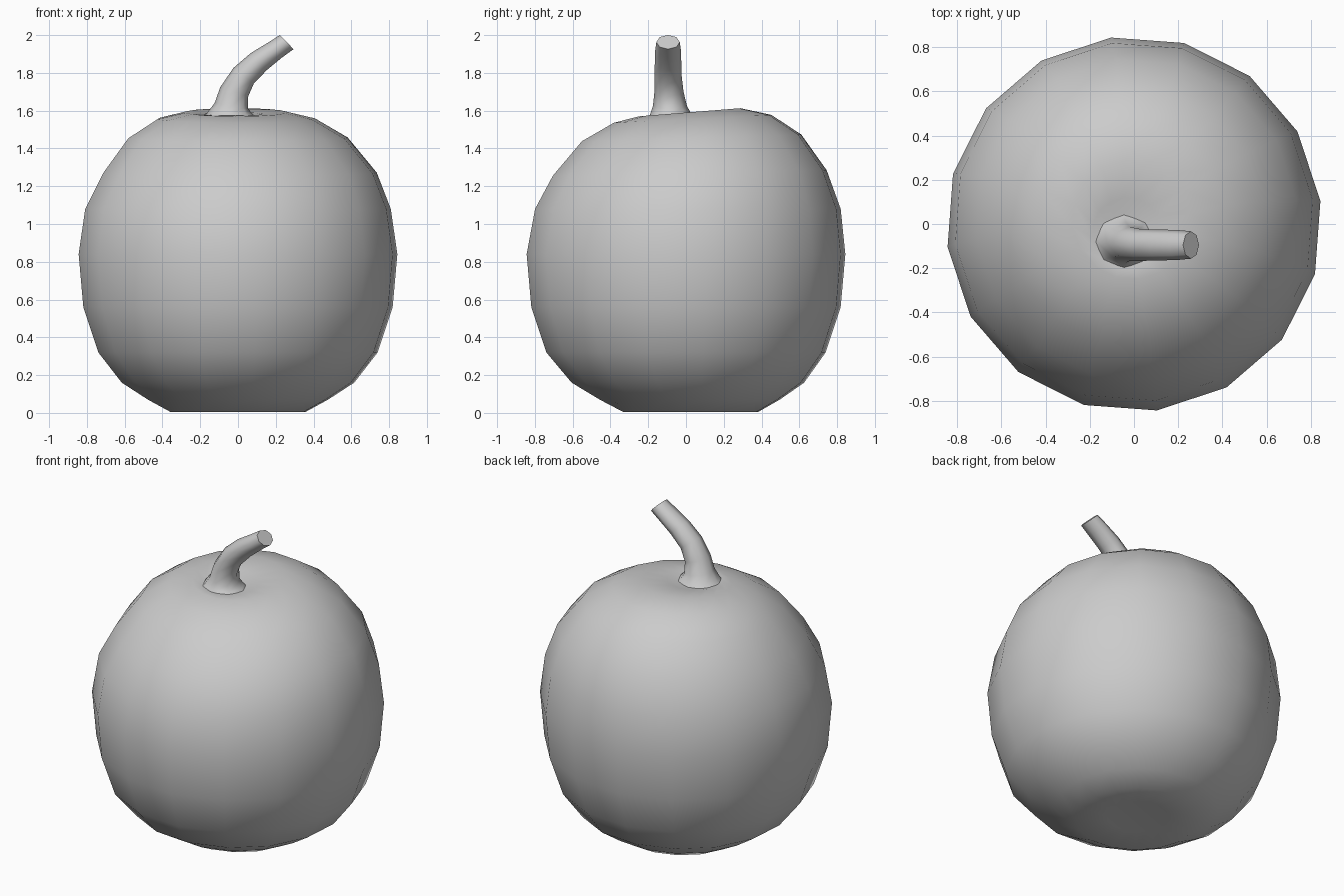
import bpy, bmesh, math
from mathutils import Vector

if "Cube" in bpy.data.objects:
    bpy.data.objects.remove(bpy.data.objects["Cube"])


def loft(name, rings, smooth_angle):
    """Skin a list of point rings into one closed, smooth-shaded mesh."""
    bm = bmesh.new()
    loops = [[bm.verts.new(p) for p in ring] for ring in rings]
    n = len(loops[0])
    for a, b in zip(loops, loops[1:]):
        for i in range(n):
            j = (i + 1) % n
            bm.faces.new((a[i], a[j], b[j], b[i]))
    bm.faces.new(loops[0][::-1])
    bm.faces.new(loops[-1])
    bmesh.ops.recalc_face_normals(bm, faces=bm.faces[:])
    mesh = bpy.data.meshes.new(name)
    bm.to_mesh(mesh)
    bm.free()
    ob = bpy.data.objects.new(name, mesh)
    bpy.context.collection.objects.link(ob)
    bpy.ops.object.select_all(action='DESELECT')
    ob.select_set(True)
    bpy.context.view_layer.objects.active = ob
    bpy.ops.object.shade_smooth_by_angle(angle=math.radians(smooth_angle))
    return ob


# Fruit body: 16 sides; radius, height, centre x, centre y, backward lift of the top
body_profile = [
    (0.18, 0.02, 0.0, 0.03, 0.0), (0.36, 0.005, 0.0, 0.025, 0.0),
    (0.48, 0.07, 0.0, 0.02, 0.0), (0.62, 0.16, 0.0, 0.01, 0.0),
    (0.745, 0.32, 0.0, 0.0, 0.0), (0.825, 0.56, 0.0, 0.0, 0.0),
    (0.85, 0.84, 0.0, 0.0, 0.0), (0.815, 1.08, 0.0, 0.01, 0.0),
    (0.73, 1.27, 0.01, 0.02, 0.02), (0.585, 1.455, 0.0, 0.03, 0.03),
    (0.42, 1.555, -0.01, 0.035, 0.05), (0.27, 1.59, -0.01, 0.02, 0.08),
    (0.16, 1.585, -0.03, -0.04, 0.06), (0.08, 1.56, -0.04, -0.07, 0.0),
]
body_rings = []
for r, z, cx, cy, lift in body_profile:
    ring = []
    for i in range(16):
        a = math.radians(7) + i * math.tau / 16
        x, y = cx + r * math.cos(a), cy + r * math.sin(a)
        ring.append(Vector((x, y, z + lift * y)))
    body_rings.append(ring)
loft("fruit_body", body_rings, 180)

# Stem: 8 sides, flared at the foot; centre x, y, z, lean towards +x, half widths
stem_path = [
    (-0.045, -0.08, 1.54, 0, 0.17, 0.15), (-0.045, -0.08, 1.58, 0, 0.125, 0.11),
    (-0.035, -0.085, 1.625, 10, 0.09, 0.09), (-0.02, -0.09, 1.70, 18, 0.078, 0.077),
    (0.03, -0.095, 1.785, 38, 0.068, 0.072), (0.11, -0.095, 1.86, 46, 0.062, 0.07),
    (0.195, -0.095, 1.92, 48, 0.054, 0.068), (0.258, -0.095, 1.963, 46, 0.052, 0.062),
]
stem_rings = []
for x, y, z, lean, rx, ry in stem_path:
    t = math.radians(lean)
    side = Vector((math.cos(t), 0, -math.sin(t)))
    stem_rings.append([
        Vector((x, y, z)) + side * rx * math.cos(i * math.tau / 8)
        + Vector((0, ry * math.sin(i * math.tau / 8), 0)) for i in range(8)])
loft("stem", stem_rings, 60)
